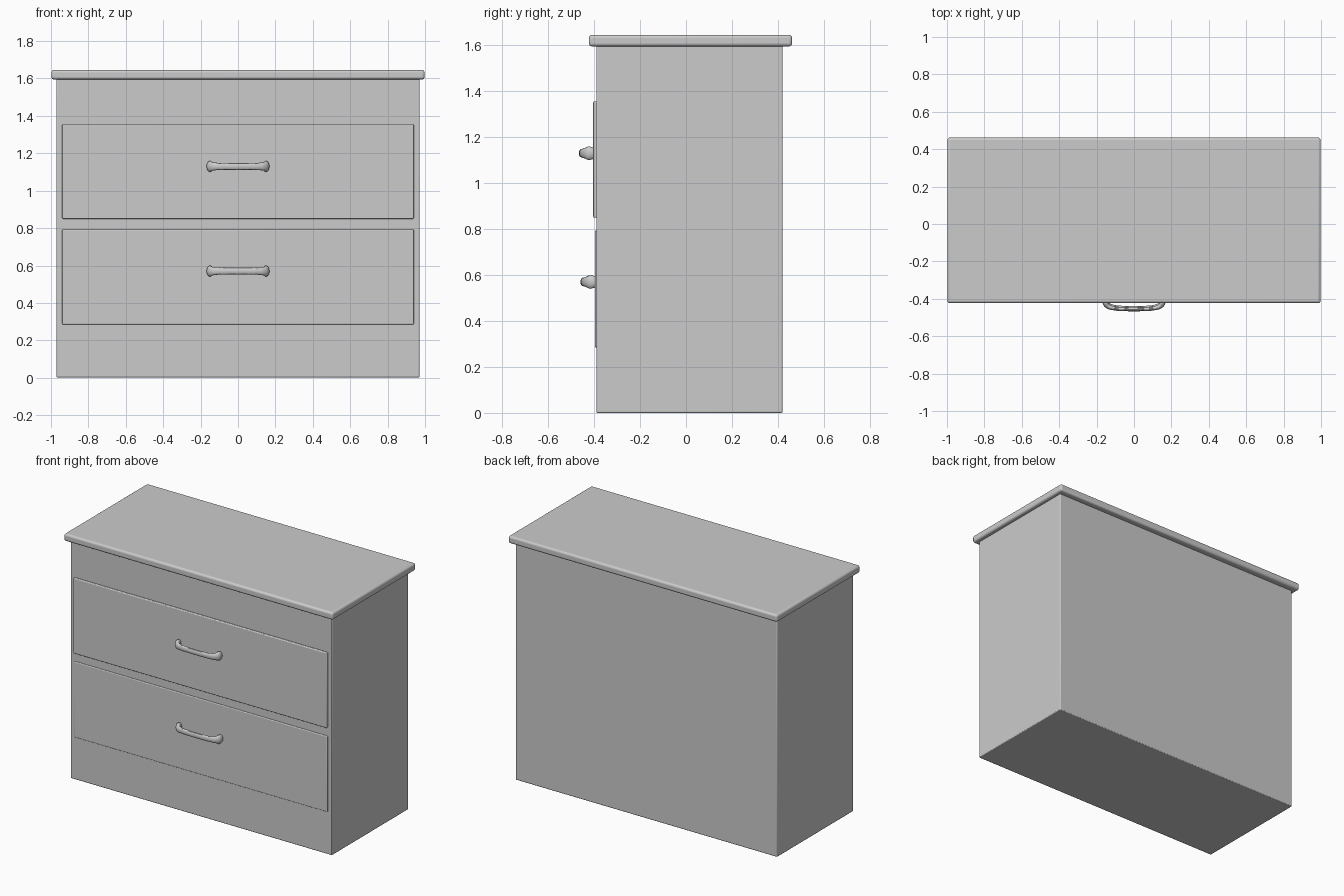
import bpy

if "Cube" in bpy.data.objects:
    bpy.data.objects.remove(bpy.data.objects["Cube"])


def smooth(obj):
    bpy.ops.object.select_all(action='DESELECT')
    obj.select_set(True)
    bpy.context.view_layer.objects.active = obj
    bpy.ops.object.shade_smooth_by_angle()


def box(name, x, y, z, bevel, segments=3):
    """Rounded box from (min, max) ranges."""
    bpy.ops.mesh.primitive_cube_add(size=1, location=[sum(r) / 2 for r in (x, y, z)])
    obj = bpy.context.object
    obj.name = name
    obj.scale = [r[1] - r[0] for r in (x, y, z)]
    bpy.ops.object.transform_apply(location=False, rotation=False, scale=True)
    mod = obj.modifiers.new("rounded_edges", 'BEVEL')
    mod.width, mod.segments = bevel, segments
    smooth(obj)
    return obj


def handle(name, y, z):
    """Bowed pull with flared feet, oval in section."""
    half = [(0.0, -0.052, 1.0), (0.06, -0.051, 1.0), (0.11, -0.046, 1.05),
            (0.138, -0.036, 1.25), (0.15, -0.02, 1.65), (0.153, 0.006, 1.3)]
    pts = [(-px, py, r) for px, py, r in reversed(half[1:])] + half
    curve = bpy.data.curves.new(name, 'CURVE')
    curve.dimensions = '3D'
    curve.bevel_depth = 0.0105
    curve.bevel_resolution = 4
    curve.use_fill_caps = True
    curve.resolution_u = 6
    spline = curve.splines.new('BEZIER')
    spline.bezier_points.add(len(pts) - 1)
    for bp, (px, py, r) in zip(spline.bezier_points, pts):
        bp.co = (px, py, 0)
        bp.radius = r
        bp.handle_left_type = bp.handle_right_type = 'AUTO'
    obj = bpy.data.objects.new(name, curve)
    bpy.context.collection.objects.link(obj)
    obj.location = (0, y, z)
    obj.scale = (1, 1, 1.75)
    bpy.ops.object.select_all(action='DESELECT')
    obj.select_set(True)
    bpy.context.view_layer.objects.active = obj
    bpy.ops.object.convert(target='MESH')
    smooth(bpy.context.object)


# Carcass and overhanging top
box("cabinet_body", (-0.97, 0.97), (-0.39, 0.42), (0, 1.6), 0.005, 2)
box("top_board", (-0.998, 0.998), (-0.423, 0.462), (1.595, 1.645), 0.014, 4)

# Drawer fronts with their pulls
for label, front, z0, z1, hz in (("lower", -0.397, 0.285, 0.793, 0.57),
                                 ("upper", -0.404, 0.85, 1.355, 1.13)):
    box(label + "_drawer_front", (-0.94, 0.94), (front, -0.37), (z0, z1), 0.005)
    handle(label + "_drawer_handle", front, hz)
